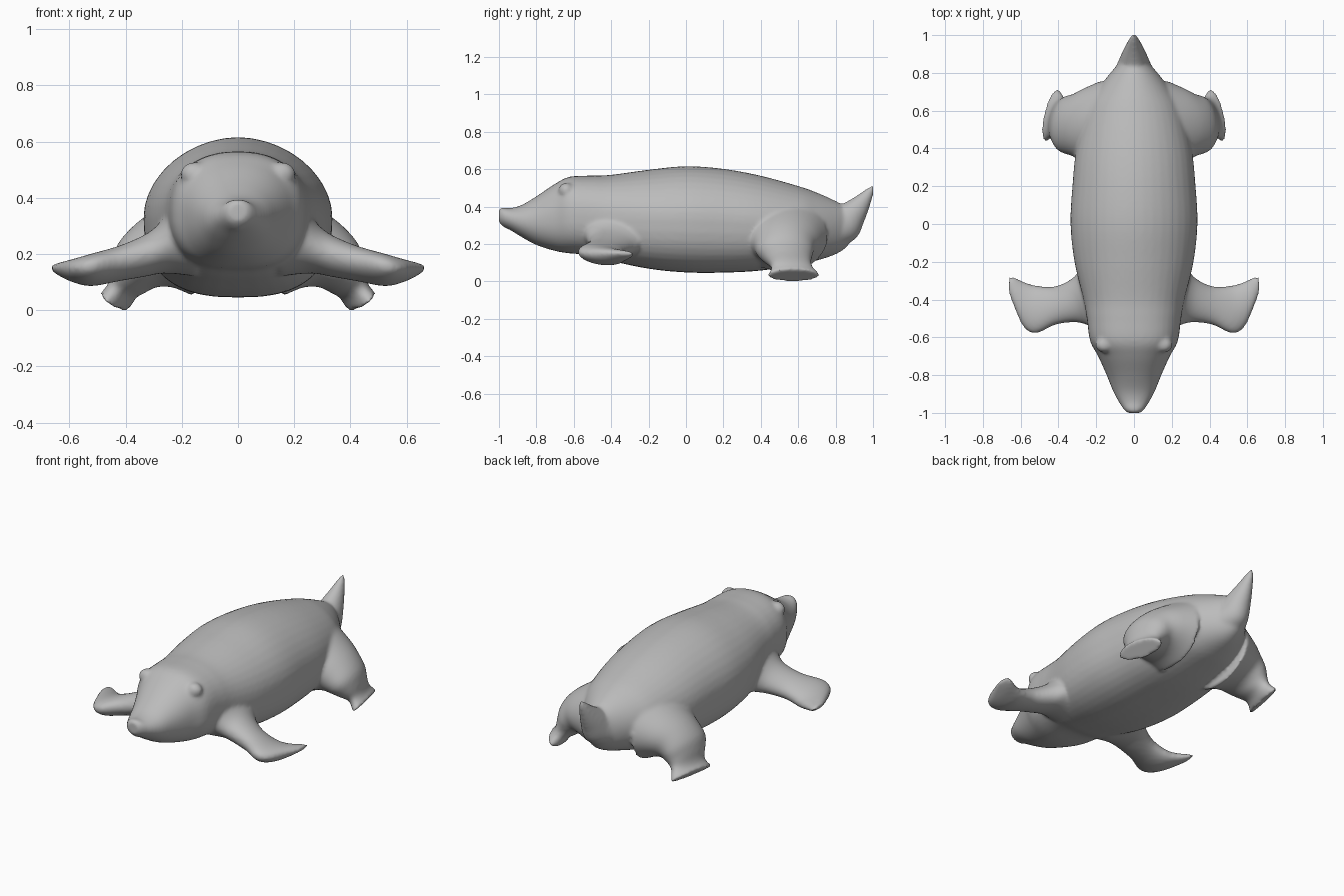
import bpy, bmesh, math
from mathutils import Vector

if "Cube" in bpy.data.objects:
    bpy.data.objects.remove(bpy.data.objects["Cube"])

N = 40  # points around each ring
parts = []

skin = bpy.data.materials.new("grey skin")
skin.diffuse_color = (0.5, 0.5, 0.5, 1)
skin.use_nodes = True
skin.node_tree.nodes["Principled BSDF"].inputs["Base Color"].default_value = skin.diffuse_color


def ring(c, u, v, n_up=2.0, n_low=2.0):
    """Superellipse ring around c, u is the width axis and v the height axis."""
    c, u, v = Vector(c), Vector(u), Vector(v)
    pts = []
    for i in range(N):
        a = 2 * math.pi * i / N
        ca, sa = math.cos(a), math.sin(a)
        p = 2 / (n_up if sa >= 0 else n_low)
        pts.append(c + u * math.copysign(abs(ca) ** p, ca) + v * math.copysign(abs(sa) ** p, sa))
    return pts


def loft(name, rings, steps=5):
    """Smooth skin through the rings, closed at both ends."""
    r = [rings[0]] + rings + [rings[-1]]
    fine = []
    for k in range(1, len(r) - 2):
        for s in range(steps):
            t = s / steps
            fine.append([0.5 * (2 * b + (c - a) * t + (2 * a - 5 * b + 4 * c - d) * t * t
                                + (3 * b - a - 3 * c + d) * t ** 3)
                         for a, b, c, d in zip(r[k - 1], r[k], r[k + 1], r[k + 2])])
    fine.append(rings[-1])
    bm = bmesh.new()
    vs = [[bm.verts.new(p) for p in f] for f in fine]
    for a, b in zip(vs, vs[1:]):
        for i in range(N):
            j = (i + 1) % N
            bm.faces.new((a[i], a[j], b[j], b[i]))
    bm.faces.new(vs[0][::-1])
    bm.faces.new(vs[-1])
    finish(name, bm)


def finish(name, bm):
    bmesh.ops.recalc_face_normals(bm, faces=bm.faces)
    me = bpy.data.meshes.new(name)
    bm.to_mesh(me)
    bm.free()
    ob = bpy.data.objects.new(name, me)
    bpy.context.collection.objects.link(ob)
    parts.append(ob)


def blob(name, c, r):
    bm = bmesh.new()
    bmesh.ops.create_uvsphere(bm, u_segments=24, v_segments=16, radius=1)
    for v in bm.verts:
        v.co = Vector(c) + Vector(a * b for a, b in zip(v.co, r))
    finish(name, bm)


# Torso and head: y, half width, bottom, top, upper and lower roundness
body = [(-1.0, .035, .315, .385, 2, 2), (-.985, .052, .30, .396, 2.1, 2),
        (-.94, .082, .275, .392, 2.1, 2), (-.88, .113, .238, .408, 2.1, 2.1),
        (-.8, .145, .195, .455, 2.1, 2.2), (-.7, .19, .163, .522, 2.2, 2.4),
        (-.62, .232, .15, .56, 2.3, 2.5), (-.5, .25, .14, .566, 2.2, 2.6),
        (-.4, .268, .11, .57, 2.1, 2.6), (-.2, .315, .068, .597, 1.95, 2.6),
        (0, .336, .048, .616, 1.9, 2.6), (.2, .326, .047, .602, 1.9, 2.6),
        (.4, .305, .058, .565, 1.9, 2.5), (.6, .255, .09, .51, 1.9, 2.3),
        (.7, .2, .112, .475, 1.9, 2.1), (.8, .125, .145, .43, 1.95, 2),
        (.86, .07, .185, .395, 2, 2), (.885, .045, .23, .36, 2, 2)]
loft("body", [ring((0, y, (b + t) / 2), (w, 0, 0), (0, 0, (t - b) / 2), nu, nl)
              for y, w, b, t, nu, nl in body])

# Tail fin: y, z, half width, half thickness, tilt
tail = [(.76, .26, .13, .10, .2), (.85, .31, .085, .10, .6), (.9, .372, .062, .072, .85),
        (.945, .43, .04, .046, 1.0), (.985, .485, .019, .022, 1.0), (1.003, .515, .004, .004, 1.0)]
loft("tail", [ring((0, y, z), (w, 0, 0), (0, -h * math.sin(a), h * math.cos(a)))
              for y, z, w, h, a in tail])

# Front flipper: x, front y, back y, bottom, top, rise of the front edge
flipper = [(.15, -.56, -.16, .12, .43, 0), (.23, -.54, -.19, .13, .375, 0),
           (.28, -.525, -.235, .13, .31, 0), (.33, -.52, -.29, .12, .27, .005),
           (.42, -.535, -.33, .105, .23, .01),
           (.52, -.58, -.325, .088, .2, .015), (.585, -.545, -.305, .1, .182, .01),
           (.635, -.44, -.28, .122, .17, .005), (.665, -.36, -.28, .143, .16, 0)]
# Hind leg: x, y, z, half length, half thickness, tilt, foot twist
leg = [(.17, .525, .235, .235, .19, .1, 0), (.26, .525, .215, .195, .145, .3, 0),
       (.32, .525, .19, .165, .12, .5, -.005), (.365, .53, .155, .15, .1, .7, -.015),
       (.39, .545, .115, .125, .078, .8, -.02), (.408, .565, .08, .11, .055, .85, -.025),
       (.423, .573, .052, .125, .05, .85, -.03), (.437, .575, .036, .138, .053, .85, -.03),
       (.442, .575, .031, .136, .052, .85, -.03)]
for side, s in (("right", 1), ("left", -1)):
    loft(side + "_flipper", [ring((s * x, (f + k) / 2, (b + t) / 2), (0, (k - f) / 2, -r),
                                  (0, 0, (t - b) / 2)) for x, f, k, b, t, r in flipper])
    loft(side + "_leg", [ring((s * x, y, z), (s * w, l, 0),
                              (s * h * math.sin(a), 0, h * math.cos(a)))
                         for x, y, z, l, h, a, w in leg])
    # Brow bump
    blob(side + "_brow", (s * .155, -.64, .485), (.05, .042, .043))
# Nose pad and muzzle ridge
blob("nose", (0, -.97, .372), (.05, .03, .022))
blob("muzzle", (0, -.95, .325), (.04, .04, .045))

# Fuse everything into one smooth skin
bpy.ops.object.select_all(action='DESELECT')
for ob in parts:
    ob.select_set(True)
seal = parts[0]
bpy.context.view_layer.objects.active = seal
bpy.ops.object.join()
mod = seal.modifiers.new("fuse", 'REMESH')
mod.mode = 'VOXEL'
mod.voxel_size = 0.01
bpy.ops.object.modifier_apply(modifier="fuse")
mod = seal.modifiers.new("soften", 'SMOOTH')
mod.factor = 0.5
mod.iterations = 9
bpy.ops.object.modifier_apply(modifier="soften")
seal.data.materials.clear()
seal.data.materials.append(skin)
bpy.ops.object.shade_smooth()
